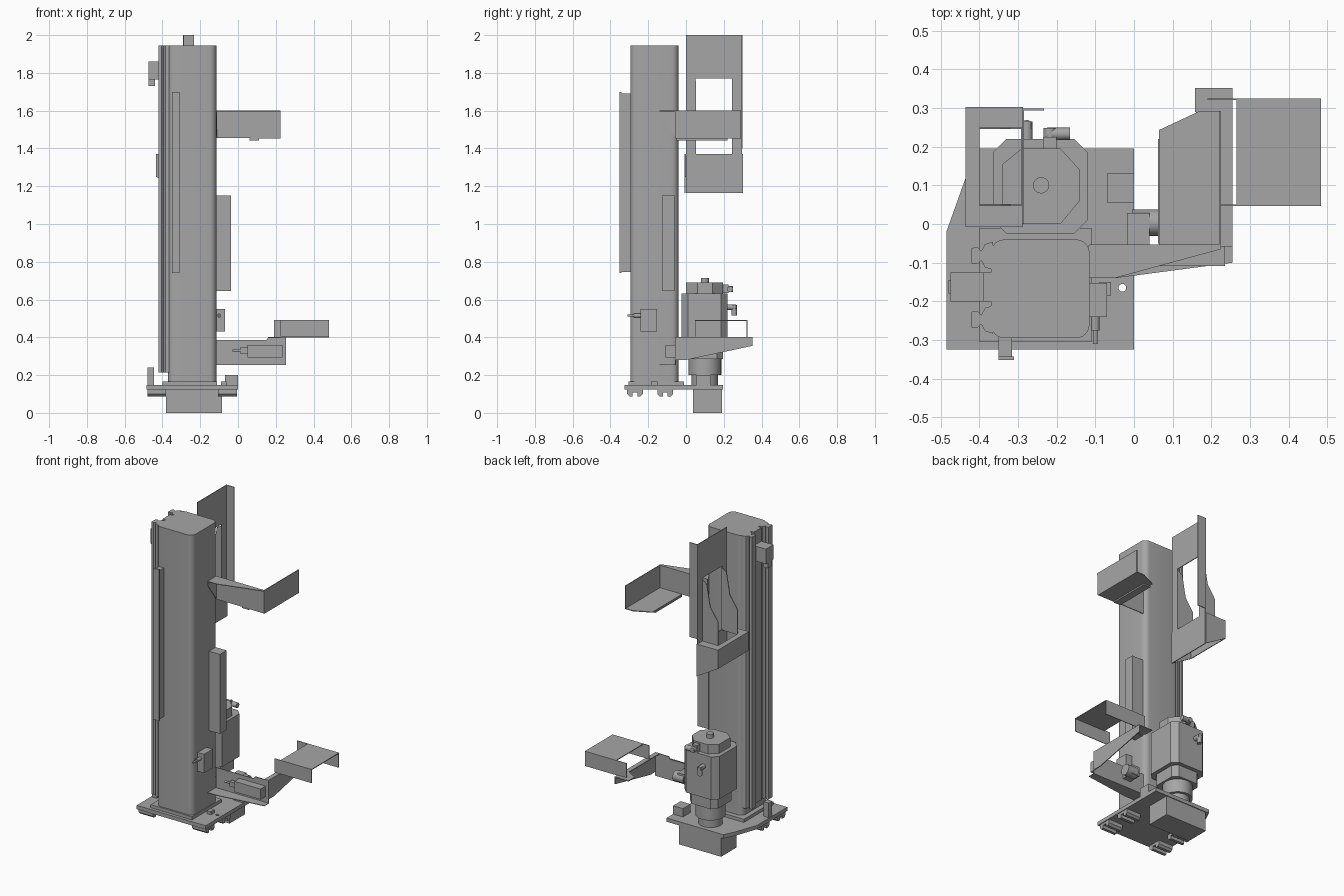
import bpy, bmesh, math
from mathutils import Vector

if "Cube" in bpy.data.objects:
    bpy.data.objects.remove(bpy.data.objects["Cube"], do_unlink=True)

grey = bpy.data.materials.new("machine grey")
grey.use_nodes = True
grey.diffuse_color = (0.38, 0.38, 0.38, 1)
grey.node_tree.nodes["Principled BSDF"].inputs["Base Color"].default_value = grey.diffuse_color
T = 0.005  # sheet thickness


def finish(name, bm, smooth=False):
    bmesh.ops.recalc_face_normals(bm, faces=bm.faces)
    mesh = bpy.data.meshes.new(name)
    bm.to_mesh(mesh)
    bm.free()
    mesh.materials.append(grey)
    ob = bpy.data.objects.new(name, mesh)
    bpy.context.collection.objects.link(ob)
    if smooth:
        bpy.ops.object.select_all(action='DESELECT')
        ob.select_set(True)
        bpy.context.view_layer.objects.active = ob
        bpy.ops.object.shade_smooth_by_angle(angle=math.radians(35))
    return ob


def prism(name, pts, axis, lo, hi, smooth=False):
    """Extrude a 2D outline along an axis from lo to hi."""
    place = {'x': lambda a, b, h: (h, a, b),
             'y': lambda a, b, h: (a, h, b),
             'z': lambda a, b, h: (a, b, h)}[axis]
    bm = bmesh.new()
    face = bm.faces.new([bm.verts.new(place(a, b, lo)) for a, b in pts])
    ext = bmesh.ops.extrude_face_region(bm, geom=[face])
    verts = [v for v in ext["geom"] if isinstance(v, bmesh.types.BMVert)]
    bmesh.ops.translate(bm, verts=verts, vec=Vector(place(0, 0, hi - lo)))
    return finish(name, bm, smooth)


def box(name, x0, x1, y0, y1, z0, z1):
    return prism(name, [(x0, y0), (x1, y0), (x1, y1), (x0, y1)], 'z', z0, z1)


def cylinder(name, a, b, r, axis, lo, hi, n=32):
    pts = [(a + r * math.cos(2 * math.pi * i / n), b + r * math.sin(2 * math.pi * i / n))
           for i in range(n)]
    return prism(name, pts, axis, lo, hi, True)


def corners(x0, x1, y0, y1, r, steps):
    """Rectangle outline with rounded (many steps) or chamfered (one step) corners."""
    pts = []
    for k, (cx, cy) in enumerate([(x1 - r, y1 - r), (x0 + r, y1 - r), (x0 + r, y0 + r), (x1 - r, y0 + r)]):
        for i in range(steps + 1):
            t = math.pi / 2 * (k + i / steps)
            pts.append((cx + r * math.cos(t), cy + r * math.sin(t)))
    return pts


def cut(ob, cutter):
    mod = ob.modifiers.new("opening", 'BOOLEAN')
    mod.operation = 'DIFFERENCE'
    mod.solver = 'EXACT'
    mod.object = cutter
    cutter.hide_render = True
    cutter.hide_set(True)
    bpy.context.view_layer.objects.active = ob
    bpy.ops.object.modifier_apply(modifier=mod.name)
    bpy.data.objects.remove(cutter, do_unlink=True)


# Base plate, raised slab and gearbox under the plate
base = prism("base_plate", [(-.485, -.325), (0, -.325), (0, .195), (-.4, .195), (-.435, .12), (-.485, -.02)],
             'z', .123, .147)
cut(base, cylinder("hole_cutter", -.03, -.165, .01, 'z', 0, .3, 16))
box("raised_slab", -.4, -.11, -.305, -.01, .147, .167)
box("gearbox", -.38, -.085, .037, .19, 0, .123)
box("base_block", -.07, 0, .055, .13, .147, .2)
box("base_clip", -.09, -.06, -.185, -.15, .147, .167)

# Rail carriages under the plate: inverted channels with hooked lips
for side, x0 in (("left", -.105), ("right", -.48)):
    for end, y in (("front", -.27), ("back", -.11)):
        prism(f"carriage_{side}_{end}",
              [(y - .042, .125), (y - .042, .1), (y - .03, .088), (y - .012, .088), (y - .012, .108),
               (y + .012, .108), (y + .012, .088), (y + .03, .088), (y + .042, .1), (y + .042, .125)],
              'x', x0, x0 + .1)

# Column with two guide rails on its side
prism("column", corners(-.37, -.115, -.295, -.04, .035, 6), 'z', .16, 1.945, True)
for name, y in (("back_rail", -.082), ("front_rail", -.247)):
    prism(name, [(-.365, y - .036), (-.385, y - .03), (-.395, y - .012), (-.405, y - .022), (-.42, y - .02),
                 (-.42, y + .02), (-.405, y + .022), (-.395, y + .012), (-.385, y + .03), (-.365, y + .036)],
          'z', .215, 1.945)
box("rail_web", -.39, -.365, -.2, -.125, .215, 1.945)
box("rail_end_block", -.475, -.37, -.2, -.125, 1.765, 1.86)
box("rail_end_lip", -.475, -.44, -.18, -.145, 1.73, 1.765)
box("lower_stop", -.48, -.445, -.18, -.145, .147, .24)

# Strips and switch on the column
box("front_strip", -.35, -.315, -.345, -.29, .745, 1.69)
box("front_strip_cover", -.35, -.31, -.352, -.342, .74, 1.7)
box("side_strip", -.118, -.038, -.127, -.06, .645, 1.15)
box("switch_body", -.118, -.07, -.24, -.153, .43, .55)
cylinder("switch_stem", -.1, .515, .011, 'y', -.275, -.24, 12)
cylinder("switch_pin", -.1, .515, .006, 'y', -.31, -.27, 12)

# Motor
cylinder("motor_neck", -.243, .1, .07, 'z', .147, .2)
cylinder("motor_gear", -.243, .1, .087, 'z', .2, .285)
prism("motor_flange", corners(-.34, -.145, 0, .195, .03, 1), 'z', .285, .37)
prism("motor_body", corners(-.365, -.12, -.025, .22, .035, 1), 'z', .36, .632)
prism("motor_cap", [(-.34, .04), (-.29, 0), (-.19, 0), (-.14, .06), (-.14, .14), (-.19, .195),
                    (-.29, .195), (-.34, .155)], 'z', .632, .69)
cylinder("motor_knob", -.24, .1, .021, 'z', .69, .715, 20)
box("motor_plug_base", -.235, -.2, .17, .225, .635, .68)
cylinder("motor_plug_elbow", -.218, .655, .016, 'y', .22, .248, 16)
cylinder("motor_plug_tail", .233, .655, .016, 'x', -.225, -.165, 16)
cylinder("motor_socket", -.277, .56, .015, 'y', .21, .265, 16)
cylinder("motor_socket_tail", -.277, .255, .014, 'z', .515, .57, 16)

# Rear bracket: windowed plate, flange, bent flaps and shelf
plate = box("bracket_plate", -.29, -.29 + T, 0, .297, 1.165, 2)
cut(plate, box("window_cutter", -.4, -.2, .05, .243, 1.365, 1.77))
box("bracket_flange", -.29, -.233, .293, .298, 1.4, 2)
for name, y in (("inner_flap", .047), ("outer_flap", .245)):
    prism(name, [(-.288, 1.365), (-.4, 1.365), (-.4, 1.52), (-.345, 1.6), (-.32, 1.74), (-.288, 1.76)],
          'y', y, y + T)
shelf = box("bracket_shelf", -.435, -.287, -.008, .302, 1.363, 1.37)
cut(shelf, box("shelf_cutter", -.4, -.292, .052, .245, 1.3, 1.4))
box("shelf_apron", -.435, -.43, -.008, .302, 1.25, 1.37)
for name, y in (("inner_gusset", -.008), ("outer_gusset", .297)):
    prism(name, [(-.287, 1.365), (-.433, 1.365), (-.433, 1.25), (-.287, 1.165)], 'y', y, y + T)

# Upper arm: front wall, side wall and flanges
box("upper_arm_front", -.115, .225, -.058, -.053, 1.455, 1.6)
box("upper_arm_side", .22, .225, -.058, .292, 1.455, 1.6)
prism("upper_arm_bottom", [(.065, -.055), (.225, -.055), (.225, .292), (.17, .292), (.065, .243)],
      'z', 1.452, 1.457)
box("upper_arm_lip", .062, .11, -.05, .22, 1.443, 1.453)
prism("upper_arm_top", [(-.115, -.14), (-.05, -.14), (.225, -.065), (.225, -.053), (-.115, -.053)],
      'z', 1.596, 1.6)
prism("upper_arm_gusset", [(-.055, 1.6), (-.14, 1.6), (-.14, 1.57), (-.055, 1.455)], 'x', -.117, -.112)

# Lower arm: front wall, tapered side wall and flanges
prism("lower_arm_front", [(-.115, .253), (.255, .253), (.255, .4), (.16, .4), (.15, .385), (-.115, .385)],
      'y', -.058, -.053)
prism("lower_arm_bottom", [(-.115, -.14), (-.05, -.14), (.255, -.1), (.255, -.053), (-.115, -.053)],
      'z', .253, .257)
prism("lower_arm_side", [(-.058, .28), (0, .28), (.352, .355), (.352, .4), (-.058, .4)], 'x', .25, .255)
prism("lower_arm_top", [(.225, -.058), (.255, -.058), (.255, .352), (.158, .352), (.158, .29), (.225, .25)],
      'z', .396, .401)
box("sensor_body", .05, .235, -.108, -.055, .293, .36)
box("sensor_stem", .01, .05, -.1, -.075, .315, .345)
cylinder("sensor_pin", -.087, .33, .006, 'x', -.03, .012, 12)
box("pivot_block", -.018, .04, -.054, .028, .3, .36)
cylinder("pivot_roller", .003, .325, .034, 'x', -.005, .07)

# Tray: channel open underneath, flanges reaching back to the arm
box("tray_top", .265, .483, .047, .325, .487, .492)
box("tray_front_flange", .225, .483, .047, .051, .405, .492)
box("tray_back_flange", .19, .483, .321, .325, .398, .492)
